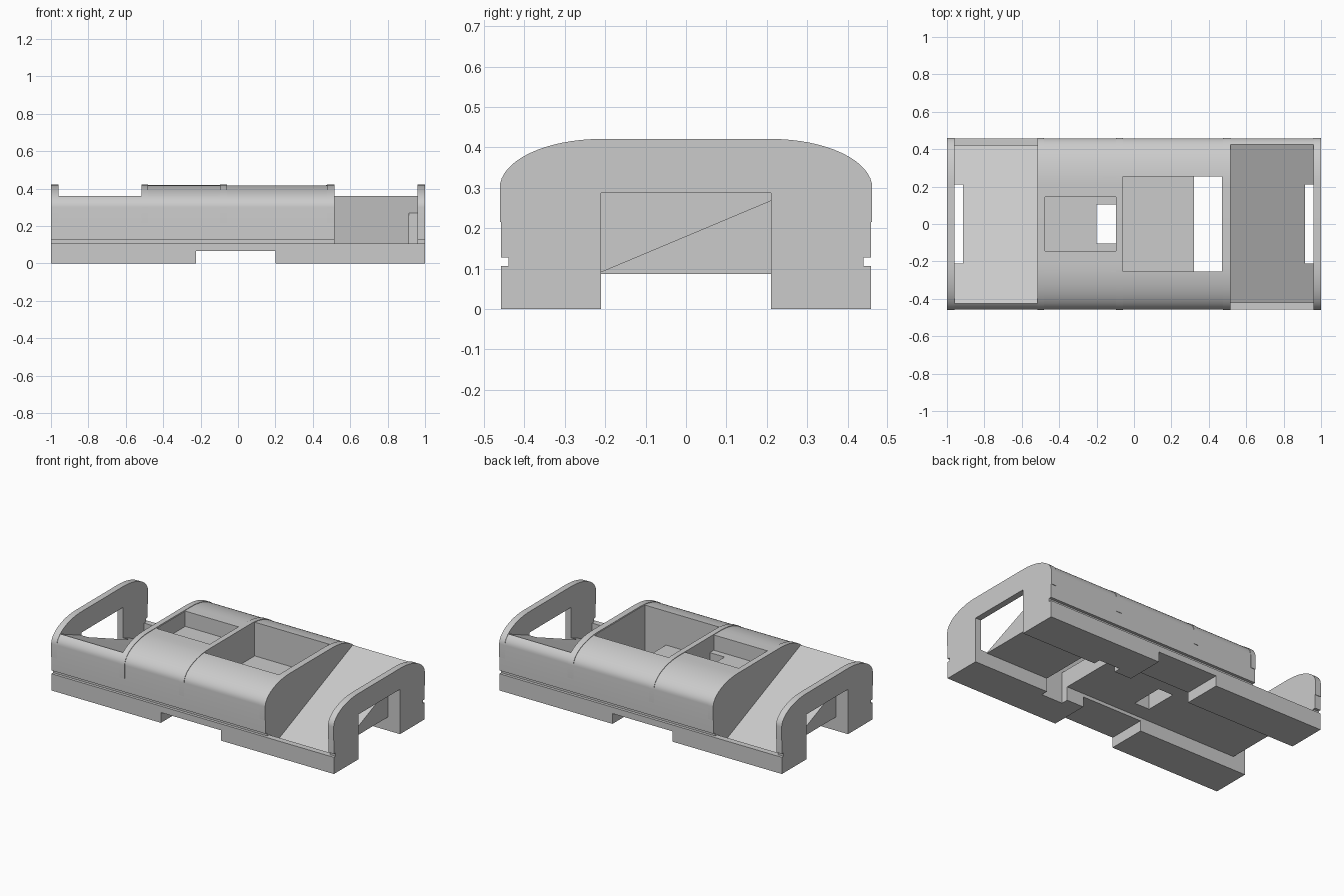
import bpy
import bmesh
import math

if "Cube" in bpy.data.objects:
    bpy.data.objects.remove(bpy.data.objects["Cube"], do_unlink=True)

grey = bpy.data.materials.new("plain grey")
grey.use_nodes = True
colour = (0.6, 0.6, 0.6, 1)
grey.diffuse_color = colour
grey.node_tree.nodes["Principled BSDF"].inputs["Base Color"].default_value = colour


def prism(name, profile, x0, x1):
    """Extrude a y-z outline along x."""
    bm = bmesh.new()
    face = bm.faces.new([bm.verts.new((x0, y, z)) for y, z in profile])
    out = bmesh.ops.extrude_face_region(bm, geom=[face])
    moved = [v for v in out["geom"] if isinstance(v, bmesh.types.BMVert)]
    bmesh.ops.translate(bm, verts=moved, vec=(x1 - x0, 0, 0))
    bmesh.ops.recalc_face_normals(bm, faces=bm.faces)
    mesh = bpy.data.meshes.new(name)
    bm.to_mesh(mesh)
    bm.free()
    obj = bpy.data.objects.new(name, mesh)
    bpy.context.collection.objects.link(obj)
    mesh.materials.append(grey)
    return obj


def box(x0, x1, y0, y1, z0, z1):
    return prism("cutter", [(y0, z0), (y1, z0), (y1, z1), (y0, z1)], x0, x1)


def activate(obj):
    bpy.ops.object.select_all(action="DESELECT")
    obj.select_set(True)
    bpy.context.view_layer.objects.active = obj


def cut(obj, cutter):
    cutter.hide_render = True
    activate(obj)
    mod = obj.modifiers.new("cut", "BOOLEAN")
    mod.operation = "DIFFERENCE"
    mod.solver = "EXACT"
    mod.object = cutter
    bpy.ops.object.modifier_apply(modifier=mod.name)
    bpy.data.objects.remove(cutter, do_unlink=True)


def smooth(obj):
    activate(obj)
    bpy.ops.object.shade_smooth_by_angle(angle=math.radians(25))


def arch(grow, bottom, steps=16):
    """Outline with straight sides and elliptical shoulders."""
    right = [(0.21 + (0.25 + grow) * math.cos(a), 0.3 + (0.12 + grow) * math.sin(a))
             for a in (math.pi / 2 * i / steps for i in range(steps + 1))]
    half = [(0.46 + grow, bottom)] + right
    return half + [(-y, z) for y, z in reversed(half)]


# Main rounded body
body = prism("body", arch(-0.002, 0), -1, 1)

# Long underside channel and cross notch
cut(body, box(-1.1, 1.1, -0.21, 0.21, -0.1, 0.087))
cut(body, box(-0.225, 0.2, -0.6, 0.6, -0.1, 0.066))

for s in (-1, 1):
    # Side groove
    cut(body, box(-1.1, 1.1, s * 0.44, s * 0.6, 0.107, 0.128))
    # Sloped bay with a low lip, rotated half a turn at the other end
    bay = [(-0.42, 0.004), (0.42, 0.357), (0.6, 0.433), (0.6, 0.6),
           (-0.6, 0.6), (-0.6, 0.1065), (-0.42, 0.1065)]
    cut(body, prism("cutter", [(s * y, z) for y, z in bay], s * 0.515, s * 0.96))
    # End opening
    cut(body, box(s * 0.915, s * 1.1, -0.21, 0.21, -0.1, 0.287))

# Large pocket and its through hole
cut(body, box(-0.06, 0.47, -0.255, 0.255, 0.2, 0.6))
cut(body, box(0.32, 0.47, -0.255, 0.255, -0.1, 0.3))
# Small pocket and its through hole
cut(body, box(-0.475, -0.095, -0.145, 0.145, 0.32, 0.6))
cut(body, box(-0.2, -0.095, -0.105, 0.105, -0.1, 0.4))
smooth(body)

# Slightly raised bands over the shell
bands = {"right_end_band": (-1, -0.96), "right_body_band": (-0.515, -0.48),
         "middle_band": (-0.095, -0.06), "left_body_band": (0.475, 0.515),
         "left_end_band": (0.96, 1)}
for name, (x0, x1) in bands.items():
    outline = arch(0.001, 0.215) + arch(-0.006, 0.215)[::-1]
    smooth(prism(name, outline, x0, x1))
